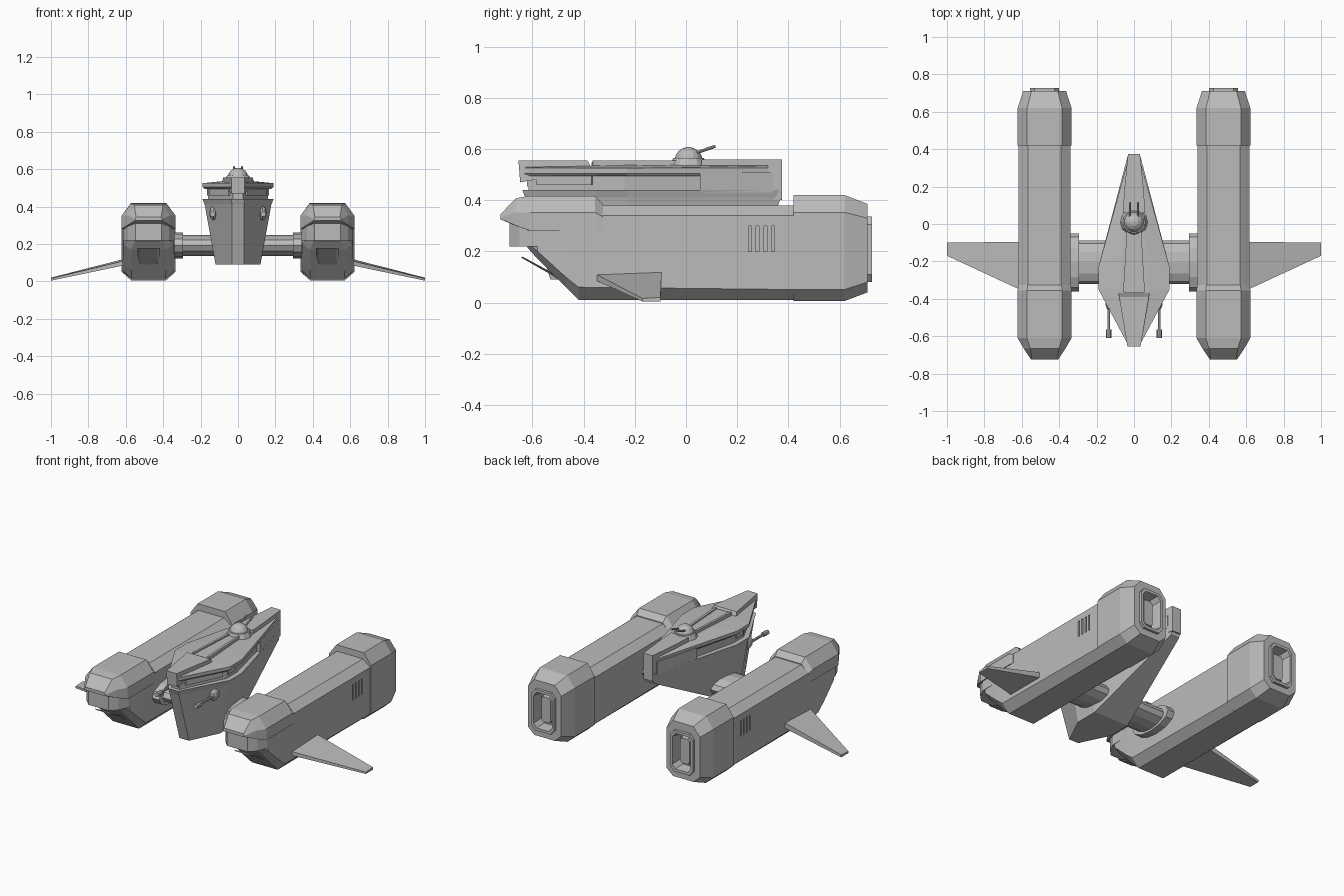
import bpy, bmesh, math
from mathutils import Matrix, Vector

if "Cube" in bpy.data.objects:
    bpy.data.objects.remove(bpy.data.objects["Cube"])

grey = bpy.data.materials.new("hull_grey")
grey.use_nodes = True
grey.diffuse_color = (0.5, 0.5, 0.5, 1)
grey.node_tree.nodes["Principled BSDF"].inputs["Base Color"].default_value = (0.5, 0.5, 0.5, 1)

POD_X = 0.478


def finish(name, bm, mirror=False):
    bmesh.ops.recalc_face_normals(bm, faces=bm.faces)
    mesh = bpy.data.meshes.new(name)
    bm.to_mesh(mesh)
    bm.free()
    mesh.materials.append(grey)
    ob = bpy.data.objects.new(name, mesh)
    bpy.context.collection.objects.link(ob)
    if mirror:
        ob.modifiers.new("mirror", "MIRROR")
    return ob


def loft(name, rings, x=0, mirror=False):
    """Rings are lists of stations (half width, y, z), symmetric about x."""
    bm = bmesh.new()
    loops = []
    for ring in rings:
        pts = [(x + h, y, z) for h, y, z in ring]
        pts += [(x - h, y, z) for h, y, z in reversed(ring)]
        loops.append([bm.verts.new(p) for p in pts])
    n = len(loops[0])
    for a, b in zip(loops, loops[1:]):
        for i in range(n):
            j = (i + 1) % n
            bm.faces.new((a[i], a[j], b[j], b[i]))
    for loop in (loops[0], loops[-1]):
        for i in range(n // 2 - 1):
            bm.faces.new((loop[i], loop[i + 1], loop[n - 2 - i], loop[n - 1 - i]))
    return finish(name, bm, mirror)


def section(y, half, low, high, cut_x=0.05, cut_low=0.04, cut_high=0.06):
    """Chamfered cross-section standing at y."""
    return [(half - cut_x, y, low), (half, y, low + cut_low),
            (half, y, high - cut_high), (half - cut_x, y, high)]


def box(name, centre, size, turn=0, mirror=False):
    bm = bmesh.new()
    m = Matrix.Translation(centre) @ Matrix.Rotation(turn, 4, "Z") @ Matrix.Diagonal((*size, 1))
    bmesh.ops.create_cube(bm, size=1, matrix=m)
    return finish(name, bm, mirror)


def rod(name, start, end, r1, r2=None, sides=8, mirror=False):
    a, b = Vector(start), Vector(end)
    turn = (b - a).to_track_quat("Z", "Y").to_matrix().to_4x4()
    bm = bmesh.new()
    bmesh.ops.create_cone(bm, cap_ends=True, segments=sides, radius1=r1,
                          radius2=r1 if r2 is None else r2, depth=(b - a).length,
                          matrix=Matrix.Translation((a + b) / 2) @ turn)
    return finish(name, bm, mirror)


# Engine pods: main body with sloped front
pod = loft("engine_pod_bodies", [
    section(-0.62, 0.10, 0.215, 0.36, 0.03, 0.02, 0.04),
    section(-0.58, 0.135, 0.17, 0.375, 0.04, 0.03, 0.04),
    section(-0.47, 0.139, 0.06, 0.38, 0.045, 0.04, 0.04),
    section(-0.42, 0.139, 0.01, 0.38, 0.05, 0.05, 0.04),
    section(0.50, 0.139, 0.01, 0.38, 0.05, 0.04, 0.04)], POD_X)

# Vent slots cut into the outer pod sides
for i in range(4):
    cutter = box("vent_cutter", (POD_X + 0.139, 0.25 + i * 0.03, 0.25), (0.03, 0.012, 0.1))
    cutter.hide_render = True
    mod = pod.modifiers.new("vent", "BOOLEAN")
    mod.operation, mod.solver, mod.object = "DIFFERENCE", "EXACT", cutter
    bpy.context.view_layer.objects.active = pod
    bpy.ops.object.modifier_apply(modifier=mod.name)
    bpy.data.objects.remove(cutter)
pod.modifiers.new("mirror", "MIRROR")

# Front hood, face and chin of the pods
loft("pod_front_hoods", [
    section(-0.325, 0.140, 0.28, 0.385, 0.05, 0.001, 0.05),
    section(-0.355, 0.144, 0.28, 0.417, 0.05, 0.001, 0.065),
    section(-0.61, 0.144, 0.28, 0.417, 0.05, 0.001, 0.065),
    section(-0.665, 0.112, 0.30, 0.408, 0.035, 0.001, 0.055),
    section(-0.725, 0.072, 0.325, 0.345, 0.005, 0.001, 0.012)], POD_X, True)
loft("pod_faces", [
    [(0.07, -0.69, z), (0.11, -0.65, z), (0.138, -0.59, z), (0.138, -0.50, z)]
    for z in (0.22, 0.33)], POD_X, True)
loft("pod_chins", [
    [(h, -0.64, 0.18), (h, -0.51, 0.11), (h, -0.44, 0.06), (h, -0.45, 0.2), (h, -0.6, 0.22)]
    for h in (0.06,)] + [
    [(0.045, -0.645, 0.176), (0.045, -0.52, 0.105), (0.045, -0.46, 0.06),
     (0.045, -0.45, 0.19), (0.045, -0.6, 0.21)]], POD_X, True)

# Rear shroud ending in a recessed nozzle
loft("pod_rear_shrouds", [
    section(0.42, 0.144, 0.006, 0.42, 0.05, 0.045, 0.068),
    section(0.62, 0.144, 0.006, 0.42, 0.05, 0.045, 0.068),
    section(0.71, 0.115, 0.04, 0.385, 0.045, 0.04, 0.055),
    section(0.71, 0.078, 0.08, 0.336, 0.025, 0.03, 0.03),
    section(0.727, 0.078, 0.08, 0.336, 0.025, 0.03, 0.03),
    section(0.727, 0.063, 0.097, 0.319, 0.02, 0.025, 0.025),
    section(0.66, 0.055, 0.105, 0.311, 0.02, 0.025, 0.025)], POD_X, True)
loft("nozzle_cores", [section(y, h, 0.13 - g, 0.286 + g, 0.012, 0.015, 0.015)
                      for y, h, g in ((0.65, 0.045, 0.01), (0.695, 0.032, 0))], POD_X, True)

# Swept wings drooping to the tips
bm = bmesh.new()
wing = [[bm.verts.new(p) for p in ring] for ring in (
    [(0.59, -0.36, 0.115), (0.59, -0.095, 0.125), (0.59, -0.095, 0.09), (0.59, -0.36, 0.09)],
    [(1.0, -0.17, 0.016), (1.0, -0.10, 0.02), (1.0, -0.10, 0.004), (1.0, -0.17, 0.004)])]
for i in range(4):
    j = (i + 1) % 4
    bm.faces.new((wing[0][i], wing[0][j], wing[1][j], wing[1][i]))
for ring in wing:
    bm.faces.new(ring)
finish("wings", bm, True)

# Struts and collars joining the pods to the hull
for name, x0, x1, hy, hz in (("struts", 0.05, 0.36, 0.117, 0.057),
                             ("strut_collars", 0.293, 0.36, 0.155, 0.07)):
    ob = rod(name, (x0, 0, 0), (x1, 0, 0), 1, sides=12, mirror=True)
    ob.data.transform(Matrix.Translation((0, -0.205, 0.192)) @ Matrix.Diagonal((1, hy, hz, 1)))


# Central hull: diamond plan narrowing to a keel
def plan(z, inset=0, tail=0.37):
    return [(0.032 - inset / 4, tail, z), (0.19 - inset, -0.23, z),
            (0.19 - inset, -0.35, z), (0.035 - inset / 4, -0.64 + inset, z)]


loft("lower_hull", [
    [(0.03, 0.36, 0.38), (0.12, -0.2, 0.09), (0.12, -0.35, 0.09), (0.033, -0.53, 0.09)],
    plan(0.41, 0.012), plan(0.44)])
loft("recessed_band", [[(0.09, 0.06, z), (0.16, -0.24, z), (0.16, -0.34, z), (0.027, -0.615, z)]
                       for z in (0.43, 0.51)])
loft("rear_band", [[(0.04, 0.34, z), (0.114, 0.055, z)] for z in (0.43, 0.51)])
loft("upper_deck", [
    plan(0.495, 0.012, 0.34), plan(0.505, 0, 0.34), plan(0.525, 0, 0.34),
    [(0.035, 0.33, 0.535), (0.06, -0.15, 0.538), (0.075, -0.35, 0.535), (0.035, -0.63, 0.53)]])

# Tail fin and spine rails
loft("tail_fin", [[(0.032, 0.375, z), (0.05, 0.2, z), (0.06, 0.06, z)] for z in (0.40, 0.56)])
for name, low, high in (("spine", 0.53, 0.548),):
    loft(name, [[(0.03, 0.06, z), (0.052, -0.37, z)] for z in (low, high)])
bm = bmesh.new()
bmesh.ops.create_cube(bm, size=1, matrix=Matrix.Translation((0.04, -0.18, 0.545))
                      @ Matrix.Rotation(0.06, 4, "Z") @ Matrix.Diagonal((0.014, 0.37, 0.022, 1)))
finish("spine_rails", bm, True)

# Bridge block at the nose
loft("bridge", [
    [(0.085, -0.365, 0.52), (0.035, -0.648, 0.47)],
    [(0.08, -0.385, 0.556), (0.035, -0.655, 0.556)]])
box("nose_window", (0, -0.617, 0.465), (0.05, 0.008, 0.022))

# Raised side windows in the recess
box("long_windows", (0.098, -0.475, 0.477), (0.009, 0.24, 0.036), -math.atan2(0.133, 0.275), True)
box("short_windows", (0.16, -0.295, 0.477), (0.009, 0.07, 0.036), 0, True)

# Roof turret facing aft with twin barrels
rod("turret_base", (0, 0.01, 0.53), (0, 0.01, 0.565), 0.075, 0.06, 12)
bm = bmesh.new()
bmesh.ops.create_uvsphere(bm, u_segments=16, v_segments=8, radius=0.055,
                          matrix=Matrix.Translation((0, 0.01, 0.553)))
finish("turret_dome", bm)
rod("turret_barrels", (0.021, 0.01, 0.575), (0.021, 0.115, 0.611), 0.006, mirror=True)

# Nose cannons on the hull flanks
bm = bmesh.new()
bmesh.ops.create_uvsphere(bm, u_segments=10, v_segments=6, radius=1,
                          matrix=Matrix.Translation((0.132, -0.42, 0.365))
                          @ Matrix.Diagonal((0.022, 0.04, 0.038, 1)))
finish("cannon_mounts", bm, True)
rod("cannon_barrels", (0.135, -0.40, 0.36), (0.135, -0.60, 0.36), 0.008, mirror=True)
rod("cannon_muzzles", (0.135, -0.565, 0.36), (0.135, -0.61, 0.36), 0.014, mirror=True)
